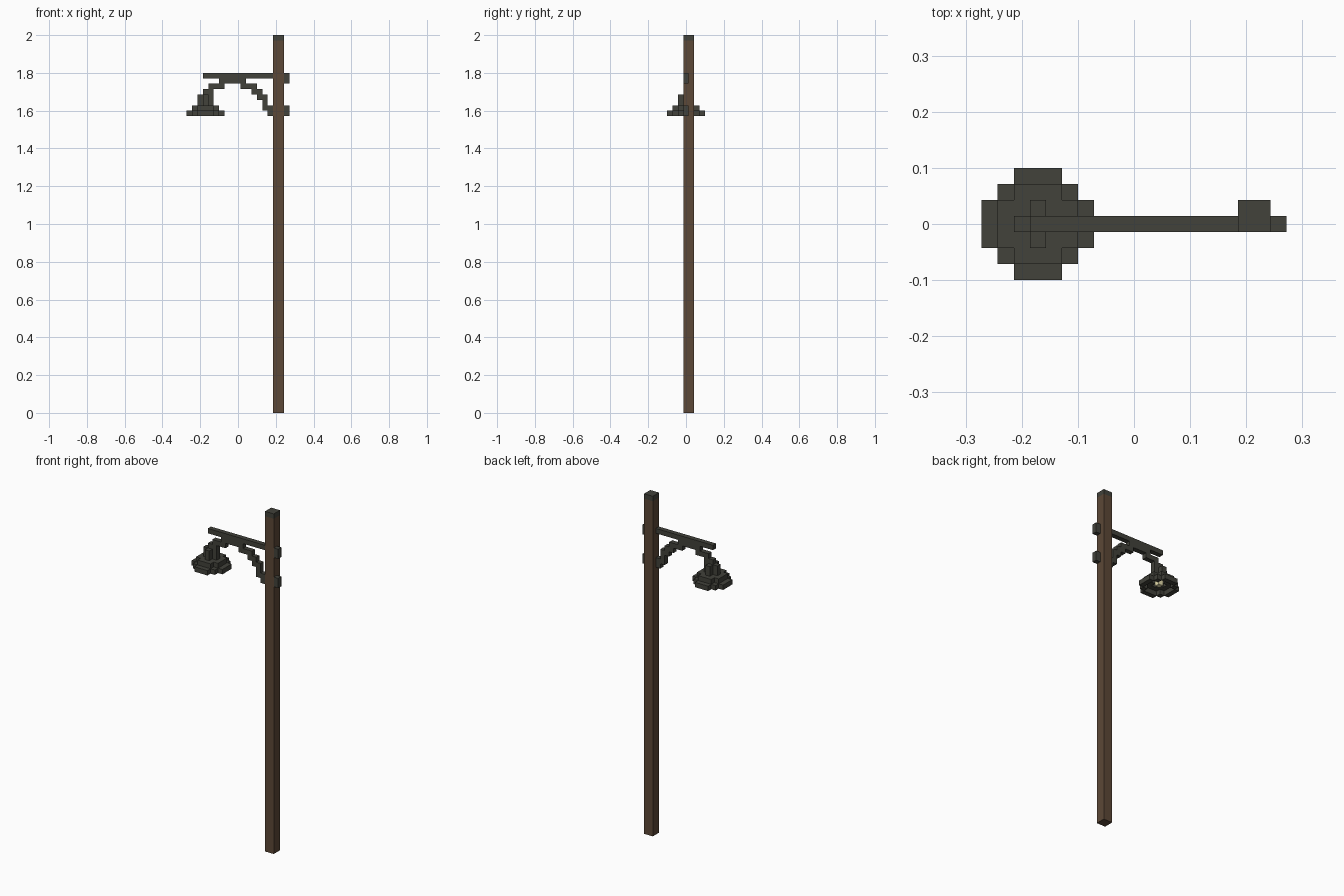
import bpy, bmesh
from mathutils import Vector

if "Cube" in bpy.data.objects:
    bpy.data.objects.remove(bpy.data.objects["Cube"], do_unlink=True)

V = 1 / 35                                # size of one block
ORIGIN = Vector((-9.5, -3.5, 0))          # grid corner, in blocks


def material(name, rgb):
    m = bpy.data.materials.new(name)
    m.use_nodes = True
    m.diffuse_color = (*rgb, 1)
    m.node_tree.nodes["Principled BSDF"].inputs["Base Color"].default_value = (*rgb, 1)
    return m


METAL = material("dark iron", (0.054, 0.054, 0.043))
WOOD = material("brown wood", (0.107, 0.065, 0.038))
GLOW = material("pale yellow glass", (0.85, 0.78, 0.45))


def blocks(name, boxes, mat):
    """One object from boxes given as (x0, x1, y0, y1, z0, z1) in blocks."""
    bm = bmesh.new()
    for x0, x1, y0, y1, z0, z1 in boxes:
        lo, hi = Vector((x0, y0, z0)), Vector((x1, y1, z1))
        verts = bmesh.ops.create_cube(bm, size=1)["verts"]
        for v in verts:
            p = Vector([a * b for a, b in zip(v.co, hi - lo)])
            v.co = (p + (lo + hi) / 2 + ORIGIN) * V
    mesh = bpy.data.meshes.new(name)
    bm.to_mesh(mesh)
    bm.free()
    mesh.materials.append(mat)
    obj = bpy.data.objects.new(name, mesh)
    bpy.context.collection.objects.link(obj)
    return obj


def ring(r, z):
    """Stepped octagonal ring around the lamp centre block (3, 3)."""
    c = 3.5
    lo, hi = c - r - 0.5, c + r + 0.5
    a, b = 2, 5
    out = [(lo, lo + 1, a, b, z, z + 1), (hi - 1, hi, a, b, z, z + 1),
           (a, b, lo, lo + 1, z, z + 1), (a, b, hi - 1, hi, z, z + 1)]
    for x in (lo + 1, hi - 2):
        for y in (lo + 1, hi - 2):
            out.append((x, x + 1, y, y + 1, z, z + 1))
    return out


# Post and cap
blocks("post", [(16, 18, 3, 5, 0, 69)], WOOD)
blocks("post_cap", [(16, 18, 3, 5, 69, 70)], METAL)

# Horizontal arm and the bolts behind the post
blocks("arm", [(3, 16, 3, 4, 62, 63)], METAL)
for name, z in (("upper_bolt", 61), ("lower_bolt", 55)):
    blocks(name, [(18, 19, 3, 4, z, z + 2)], METAL)

# Stepped arch: x start, x end, z
arch = [(15, 16, 55), (14, 16, 56), (14, 15, 57), (13, 15, 58), (12, 14, 59),
        (10, 13, 60), (6, 11, 61), (4, 7, 60), (3, 5, 59)]
blocks("arch_brace", [(x0, x1, 3, 4, z, z + 1) for x0, x1, z in arch], METAL)

# Lamp: cross-shaped neck, two stepped hollow rings, bulb
blocks("lamp_neck", [(2, 5, 3, 4, 57, 59), (3, 4, 2, 3, 57, 59), (3, 4, 4, 5, 57, 59)], METAL)
blocks("lamp_shade_upper", ring(2, 56), METAL)
blocks("lamp_shade_lower", ring(3, 55), METAL)
blocks("bulb", [(3, 4, 3, 4, 55.5, 57)], GLOW)
